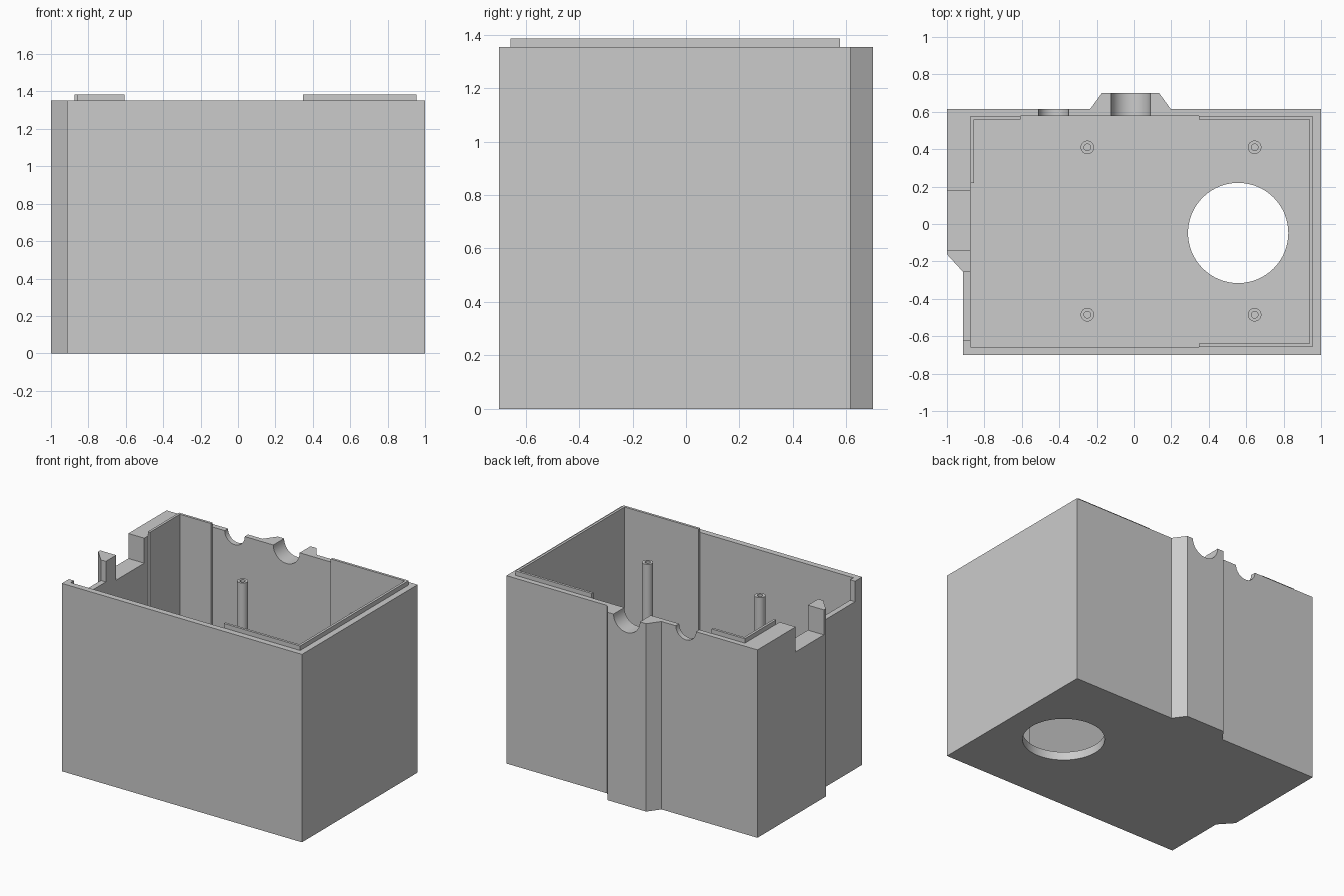
import bpy, bmesh, math
from mathutils import Matrix

if "Cube" in bpy.data.objects:
    bpy.data.objects.remove(bpy.data.objects["Cube"], do_unlink=True)

TOP, FLOOR, LIP_TOP = 1.353, 0.06, 1.385
X0, X1, Y0, Y1 = -0.873, 0.955, -0.657, 0.577   # cavity limits
LIP = 0.018

grey = bpy.data.materials.new("plain grey")
grey.use_nodes = True
grey.diffuse_color = (0.6, 0.6, 0.6, 1)
grey.node_tree.nodes["Principled BSDF"].inputs["Base Color"].default_value = (0.6, 0.6, 0.6, 1)


def finish(name, bm):
    bmesh.ops.recalc_face_normals(bm, faces=bm.faces)
    mesh = bpy.data.meshes.new(name)
    bm.to_mesh(mesh)
    bm.free()
    mesh.materials.append(grey)
    ob = bpy.data.objects.new(name, mesh)
    bpy.context.collection.objects.link(ob)
    return ob


def prism(name, points, z0, z1):
    bm = bmesh.new()
    face = bm.faces.new([bm.verts.new((x, y, z0)) for x, y in points])
    new = bmesh.ops.extrude_face_region(bm, geom=[face])["geom"]
    bmesh.ops.translate(bm, vec=(0, 0, z1 - z0),
                        verts=[v for v in new if isinstance(v, bmesh.types.BMVert)])
    return finish(name, bm)


def box(name, x0, x1, y0, y1, z0, z1):
    return prism(name, [(x0, y0), (x1, y0), (x1, y1), (x0, y1)], z0, z1)


def cylinder(name, radius, depth, centre, along_y=False, segments=64):
    bm = bmesh.new()
    turn = Matrix.Rotation(math.pi / 2 if along_y else 0, 4, "X")
    bmesh.ops.create_cone(bm, cap_ends=True, segments=segments, radius1=radius,
                          radius2=radius, depth=depth, matrix=Matrix.Translation(centre) @ turn)
    return finish(name, bm)


def activate(ob):
    bpy.ops.object.select_all(action="DESELECT")
    ob.select_set(True)
    bpy.context.view_layer.objects.active = ob


def cut(ob, cutter):
    mod = ob.modifiers.new("cut", "BOOLEAN")
    mod.operation, mod.solver, mod.object = "DIFFERENCE", "EXACT", cutter
    activate(ob)
    bpy.ops.object.modifier_apply(modifier=mod.name)
    bpy.data.objects.remove(cutter, do_unlink=True)


def smooth(ob):
    activate(ob)
    bpy.ops.object.shade_smooth_by_angle(angle=math.radians(30))


# Shell: stepped outline with a boss on the back and a thicker left-hand block
shell = prism("box_shell", [
    (-0.913, -0.70), (1, -0.70), (1, 0.615), (0.197, 0.615), (0.135, 0.70),
    (-0.173, 0.70), (-0.235, 0.615), (-1, 0.615), (-1, -0.162), (-0.913, -0.257)], 0, TOP)
cut(shell, box("cavity_cutter", X0, X1, Y0, Y1, FLOOR, 2))

# Round opening in the floor
cut(shell, cylinder("floor_hole_cutter", 0.268, 0.4, (0.557, -0.048, 0)))

# Half-round cable channels in the back rim
for x, r in ((-0.018, 0.105), (-0.43, 0.08)):
    cut(shell, cylinder("channel_cutter", r, 0.4, (x, 0.65, TOP), along_y=True))

# Square notches in the side rim
cut(shell, box("wide_notch_cutter", -1.1, -0.8, -0.14, 0.18, 1.173, 2))
cut(shell, box("narrow_notch_cutter", -1.1, -0.8, -0.62, -0.257, 1.205, 2))
smooth(shell)

# Locating liners that stand above the rim
prism("left_liner", [
    (0.347, Y0), (X1, Y0), (X1, Y1), (0.347, Y1), (0.347, Y1 - LIP),
    (X1 - LIP, Y1 - LIP), (X1 - LIP, Y0 + LIP), (0.347, Y0 + LIP)], FLOOR, LIP_TOP)
prism("right_liner", [
    (X0, 0.22), (X0 + LIP, 0.22), (X0 + LIP, Y1 - LIP), (-0.608, Y1 - LIP),
    (-0.608, Y1), (X0, Y1)], FLOOR, LIP_TOP)

# Four hollow screw posts
POST_TOP = 1.125
for side, x in (("right", -0.25), ("left", 0.645)):
    for end, y in (("front", -0.485), ("back", 0.41)):
        post = cylinder(f"screw_post_{end}_{side}", 0.036, POST_TOP - FLOOR,
                        (x, y, (POST_TOP + FLOOR) / 2), segments=32)
        cut(post, cylinder("bore_cutter", 0.018, 0.6, (x, y, POST_TOP), segments=32))
        smooth(post)
